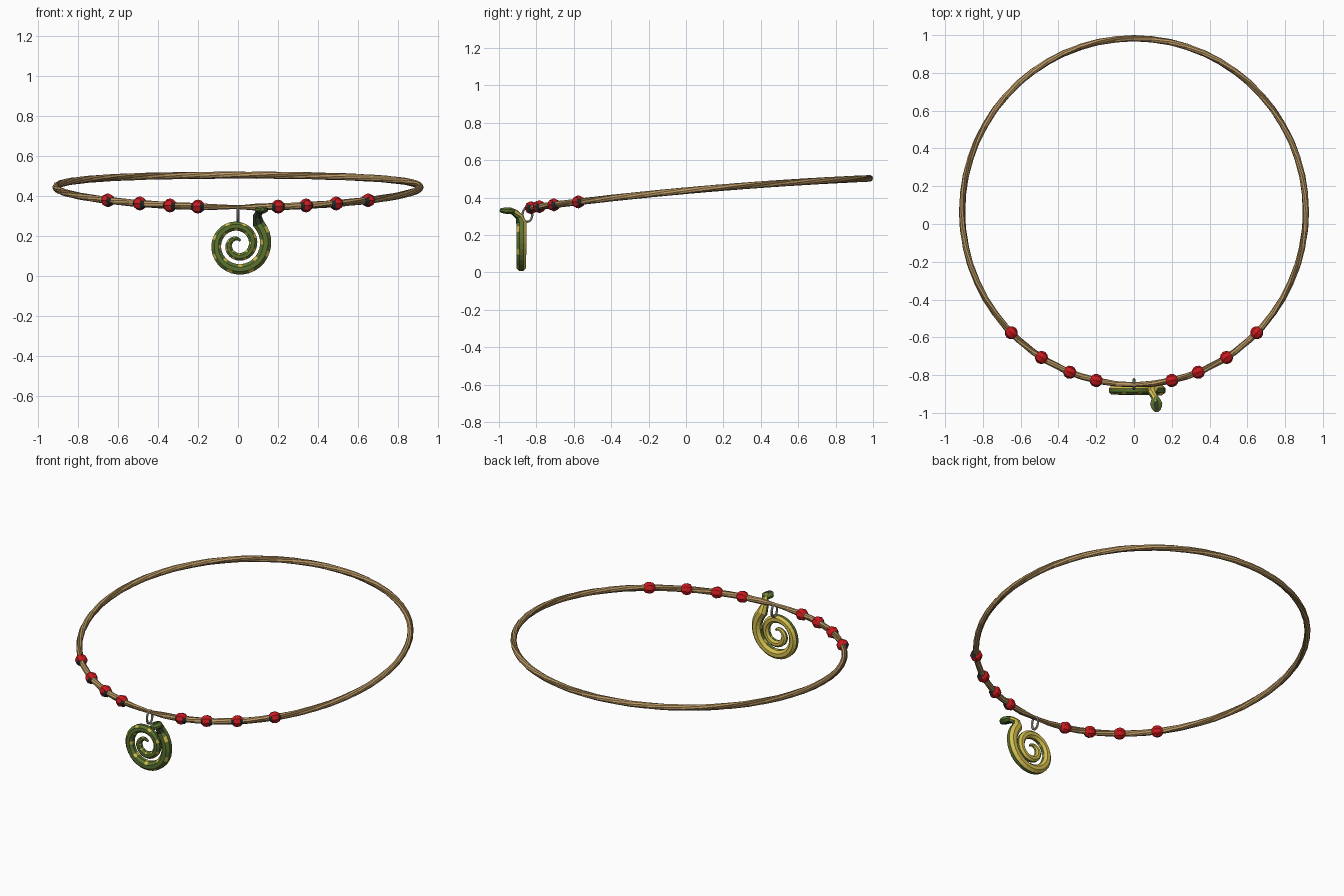
import bpy, bmesh
from math import sin, cos, pi, asin
from mathutils import Vector, Matrix

if "Cube" in bpy.data.objects:
    bpy.data.objects.remove(bpy.data.objects["Cube"])


def material(name, rgb):
    m = bpy.data.materials.new(name)
    m.use_nodes = True
    col = (*rgb, 1)
    m.diffuse_color = col
    bsdf = next(n for n in m.node_tree.nodes if n.type == 'BSDF_PRINCIPLED')
    bsdf.inputs["Base Color"].default_value = col
    bsdf.inputs["Roughness"].default_value = 0.7
    return m


TAN = material("tan cord", (0.5, 0.32, 0.13))
BROWN = material("cord brown", (0.2, 0.12, 0.045))
RED = material("bead red", (0.6, 0.01, 0.013))
BLACK = material("bead black", (0.015, 0.02, 0.024))
GREEN = material("scale green", (0.105, 0.17, 0.03))
DARK = material("dark green", (0.025, 0.045, 0.018))
YELLOW = material("belly yellow", (0.66, 0.52, 0.08))
GREY = material("metal grey", (0.42, 0.39, 0.34))


def finish(bm, name, mats):
    bmesh.ops.recalc_face_normals(bm, faces=bm.faces)
    me = bpy.data.meshes.new(name)
    bm.to_mesh(me)
    bm.free()
    for m in mats:
        me.materials.append(m)
    ob = bpy.data.objects.new(name, me)
    bpy.context.collection.objects.link(ob)
    return ob


def sweep(name, pts, sizes, ref, sides, mats, rule=None, closed=False, twist=0):
    """Tube along pts; sizes = (across, along ref); rule(i, k, outward) -> slot."""
    bm = bmesh.new()
    n = len(pts)
    rings = []
    for i, p in enumerate(pts):
        a = pts[i - 1] if i or closed else p
        b = pts[(i + 1) % n] if i < n - 1 or closed else p
        t = (b - a).normalized()
        side = t.cross(ref).normalized()
        up = side.cross(t)
        w, h = sizes[i]
        rings.append([])
        for k in range(sides):
            g = 2 * pi * (k + 0.5) / sides + twist * i
            rings[-1].append(bm.verts.new(p + side * w * cos(g) + up * h * sin(g)))
    for i in range(n if closed else n - 1):
        ra, rb = rings[i], rings[(i + 1) % n]
        mid = (pts[i] + pts[(i + 1) % n]) / 2
        for k in range(sides):
            j = (k + 1) % sides
            f = bm.faces.new((ra[k], ra[j], rb[j], rb[k]))
            if rule:
                out = (f.calc_center_median() - mid).normalized()
                f.material_index = rule(i, k, out)
    if not closed:
        bm.faces.new(rings[0])
        bm.faces.new(rings[-1])
    return finish(bm, name, mats)


# Cord: a tilted hoop, pinched where the pendant hangs
def hoop(a):
    t = -cos(a)
    return Vector((0.91 * sin(a), 0.066 + 0.917 * t, 0.443 + 0.08 * t - 0.02 * t * t))


SEG = 60
path = [hoop(2 * pi * i / SEG) for i in range(SEG)]
sizes = []
for p in path:
    pinch = 1
    if p.y < 0:
        pinch = min(1, 0.35 + abs(p.x + 0.03) / 0.16)
    sizes.append((0.017 * (0.5 + pinch / 2), 0.018 * pinch))
sweep("cord", path, sizes, Vector((0, 0, 1)), 9, [TAN, BROWN],
      lambda i, k, o: int(k % 5 == 0), closed=True, twist=2 * pi * 3 / SEG)

# Beads: four on each side, dark at both ends of the outer face
for s, label in ((-1, "right"), (1, "left")):
    for num, x in enumerate((0.2, 0.34, 0.49, 0.65)):
        a = s * asin(x / 0.91)
        p = hoop(a)
        t = (hoop(a + 0.01) - hoop(a - 0.01)).normalized()
        out = Vector((sin(a), -cos(a), 0))
        rot = t.to_track_quat('Z', 'Y').to_matrix().to_4x4()
        bm = bmesh.new()
        bmesh.ops.create_uvsphere(bm, u_segments=8, v_segments=6, radius=0.035,
                                  matrix=Matrix.Translation(p) @ rot)
        for f in bm.faces:
            d = (f.calc_center_median() - p).normalized()
            f.material_index = int(d.dot(out) > 0.05 and d.z < 0.4 and abs(d.dot(t)) > 0.5)
        finish(bm, f"bead_{label}_{num + 1}", [RED, BLACK])

# Coiled body with neck
CX, CY, CZ = -0.001, -0.88, 0.156
STEP = 32
body = [Vector((0.118, -0.945, 0.334)), Vector((0.107, -0.915, 0.32)),
        Vector((0.096, -0.892, 0.297))]
radii = [0.016, 0.019, 0.023]
first, last = int(-0.14 * STEP), int(1.85 * STEP)
for i in range(first, last + 1):
    t = i / STEP
    r = 0.139 - 0.063 * t
    g = -2 * pi * t
    body.append(Vector((CX + r * cos(g), CY, CZ + r * sin(g))))
    u = (i - first) / (last - first)
    radii.append(0.031 - 0.015 * u - 0.01 * max(0, u - 0.8) / 0.2)


def body_rule(i, k, o):
    edge = o.dot((body[i] - Vector((CX, CY, CZ))).normalized())
    # belly runs along the back
    if o.y > 0.25:
        return 2
    if i < 3:
        return int(o.y < -0.3)
    # spots on the outer front edge, between them on the inner one
    if (i % 4 == 0 and edge > 0.3 and o.y < -0.3) or (i % 4 == 2 and edge < -0.3):
        return 2
    return 0


sweep("coiled_body", body, [(r, r * 0.95) for r in radii], Vector((0, 1, 0)), 8,
      [GREEN, DARK, YELLOW], body_rule)

# Flattened head pointing forward
head = [Vector((0.114 + 0.008 * u, -0.915 - 0.08 * u, 0.328 + 0.004 * u))
        for u in (0, 0.2, 0.45, 0.7, 0.9, 1)]
wide = (0.016, 0.027, 0.035, 0.03, 0.02, 0.008)
sweep("head", head, [(w, 0.006 + w * 0.38) for w in wide], Vector((0, 0, 1)), 8,
      [GREEN, DARK],
      lambda i, k, o: int((o.z > 0.8 and 0 < i < 4) or o.z < -0.8))

# Hanging ring joining pendant and cord
loop = [Vector((0, -0.848 + 0.026 * cos(2 * pi * i / 20), 0.309 + 0.038 * sin(2 * pi * i / 20)))
        for i in range(20)]
sweep("hanging_ring", loop, [(0.007, 0.007)] * 20, Vector((1, 0, 0)), 6, [GREY], closed=True)
